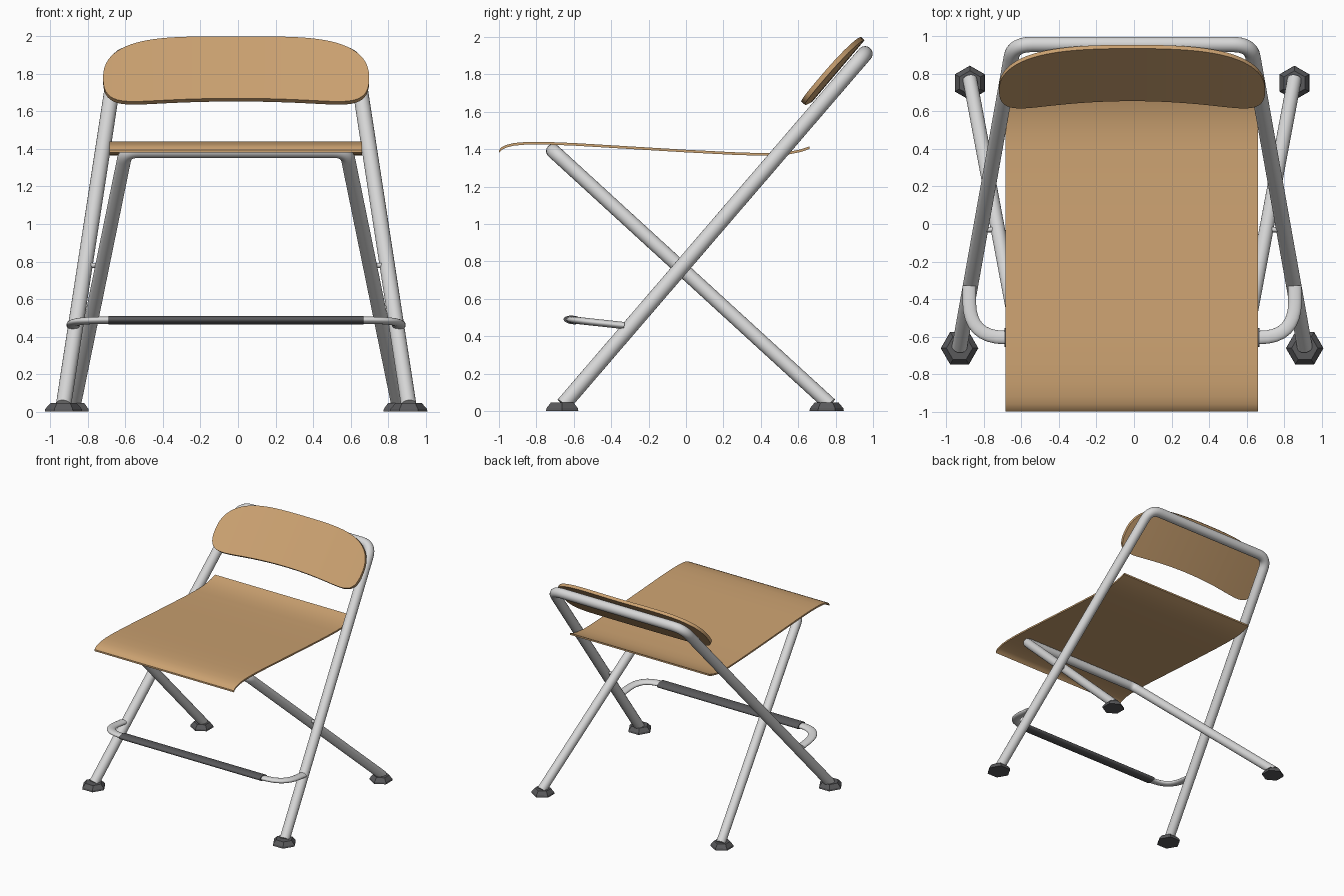
import bpy, bmesh, math
from mathutils import Vector as V

if "Cube" in bpy.data.objects:
    bpy.data.objects.remove(bpy.data.objects["Cube"])

CX = -0.01  # symmetry plane of the chair


def material(name, rgb):
    m = bpy.data.materials.new(name)
    m.diffuse_color = (*rgb, 1)
    m.use_nodes = True
    m.node_tree.nodes["Principled BSDF"].inputs["Base Color"].default_value = m.diffuse_color
    return m


WOOD = material("light wood", (0.60, 0.36, 0.165))
METAL = material("pale grey metal", (0.68, 0.68, 0.68))
RUBBER = material("dark grey rubber", (0.10, 0.10, 0.105))


def loft(name, rings, mat, smooth=True):
    """Closed solid through a list of equal-sized rings of points."""
    bm = bmesh.new()
    vs = [[bm.verts.new(p) for p in r] for r in rings]
    n = len(vs[0])
    for a, b in zip(vs, vs[1:]):
        for i in range(n):
            j = (i + 1) % n
            bm.faces.new((a[i], a[j], b[j], b[i]))
    bm.faces.new(vs[0][::-1])
    bm.faces.new(vs[-1])
    bmesh.ops.recalc_face_normals(bm, faces=bm.faces)
    me = bpy.data.meshes.new(name)
    bm.to_mesh(me)
    bm.free()
    me.materials.append(mat)
    if smooth:
        me.shade_smooth()
        me.set_sharp_from_angle(angle=math.radians(40))
    ob = bpy.data.objects.new(name, me)
    bpy.context.collection.objects.link(ob)
    return ob


def fillet(pts, r, steps=8):
    """Round the inner corners of a path."""
    pts = [V(p) for p in pts]
    out = [pts[0]]
    for a, b, c in zip(pts, pts[1:], pts[2:]):
        p, q = b + (a - b).normalized() * r, b + (c - b).normalized() * r
        for i in range(steps + 1):
            t = i / steps
            out.append(p * (1 - t) ** 2 + b * 2 * t * (1 - t) + q * t * t)
    return out + [pts[-1]]


def tube(name, path, normal, a, b, mat, sides=20):
    """Sweep an ellipse (a in the path plane, b across it) along a flat path."""
    path = [V(p) for p in path]
    normal = V(normal).normalized()
    rings = []
    for i, p in enumerate(path):
        t = (path[min(i + 1, len(path) - 1)] - path[max(i - 1, 0)]).normalized()
        side = normal.cross(t).normalized()
        rings.append([p + side * a * math.cos(w) + normal * b * math.sin(w)
                      for w in (2 * math.pi * k / sides for k in range(sides))])
    return loft(name, rings, mat)


def u_frame(name, foot, top, r, a, b):
    """U-shaped tube: up one side, across, down the other."""
    pts = [(CX - foot[0], foot[1], foot[2]), (CX - top[0], top[1], top[2]),
           (CX + top[0], top[1], top[2]), (CX + foot[0], foot[1], foot[2])]
    n = V((1, 0, 0)).cross(V((0, top[1] - foot[1], top[2] - foot[2])))
    return tube(name, fillet(pts, r), n, a, b, METAL)


# tubular frames
u_frame("front_frame", (0.92, -0.655, 0.035), (0.632, 0.957, 1.91), 0.10, 0.041, 0.041)
u_frame("rear_frame", (0.865, 0.77, 0.035), (0.588, -0.71, 1.39), 0.07, 0.038, 0.038)
u_frame("footrest_tube", (0.868, -0.33, 0.457), (0.868, -0.605, 0.487), 0.19, 0.036, 0.019)

# footrest sleeve
tube("footrest_sleeve", [(CX - 0.68, -0.605, 0.487), (CX + 0.68, -0.605, 0.487)],
     (0, 0.1, 1), 0.05, 0.023, RUBBER)

# feet and pivot pins
for s, side in ((-1, "left"), (1, "right")):
    for part, x, y, r, turn in (("front", 0.92, -0.662, 0.10, 0.0),
                                ("rear", 0.865, 0.752, 0.092, math.pi / 6)):
        rings = [[(CX + s * x + r * k * math.cos(turn + i * math.pi / 3),
                   y + r * k * math.sin(turn + i * math.pi / 3), z) for i in range(6)]
                 for z, k in ((0, 1), (0.015, 0.97), (0.045, 0.7))]
        loft(f"{part}_foot_{side}", rings, RUBBER, smooth=False)
    tube(f"pivot_pin_{side}", [(CX + s * 0.71, -0.03, 0.78), (CX + s * 0.81, -0.03, 0.78)],
         (0, 0, 1), 0.014, 0.014, METAL, 10)

# seat: wavy board with curled ends
profile = [(-1.0, 1.395), (-0.985, 1.411), (-0.96, 1.423), (-0.92, 1.433), (-0.85, 1.439),
           (-0.75, 1.439), (-0.6, 1.433), (-0.3, 1.415), (0, 1.397), (0.25, 1.384),
           (0.4, 1.379), (0.48, 1.379), (0.55, 1.386), (0.61, 1.398), (0.66, 1.415)]
X0, X1, T = -0.685, 0.66, 0.014
loft("seat", [[(X0, y, z), (X1, y, z), (X1, y, z - T), (X0, y, z - T)]
              for y, z in profile], WOOD)

# backrest: rounded, curved and leaning board
W = 0.709
back = V((0, 0.76, -0.65)) * 0.026
rings = []
for i in range(49):
    u = math.sin((i / 48 - 0.5) * math.pi) * 0.9995
    x = u * W
    hi = 1.78 + 0.22 * (1 - u ** 4) ** 0.43
    lo = 1.78 - (0.11 + 0.025 * (x / 0.6) ** 2) * (1 - u ** 10) ** 0.4
    p, q = [V((CX + x, 0.655 + 0.85 * (z - 1.67) - 0.075 * x * x, z)) for z in (lo, hi)]
    rings.append([p, q, q + back, p + back])
loft("backrest", rings, WOOD)
